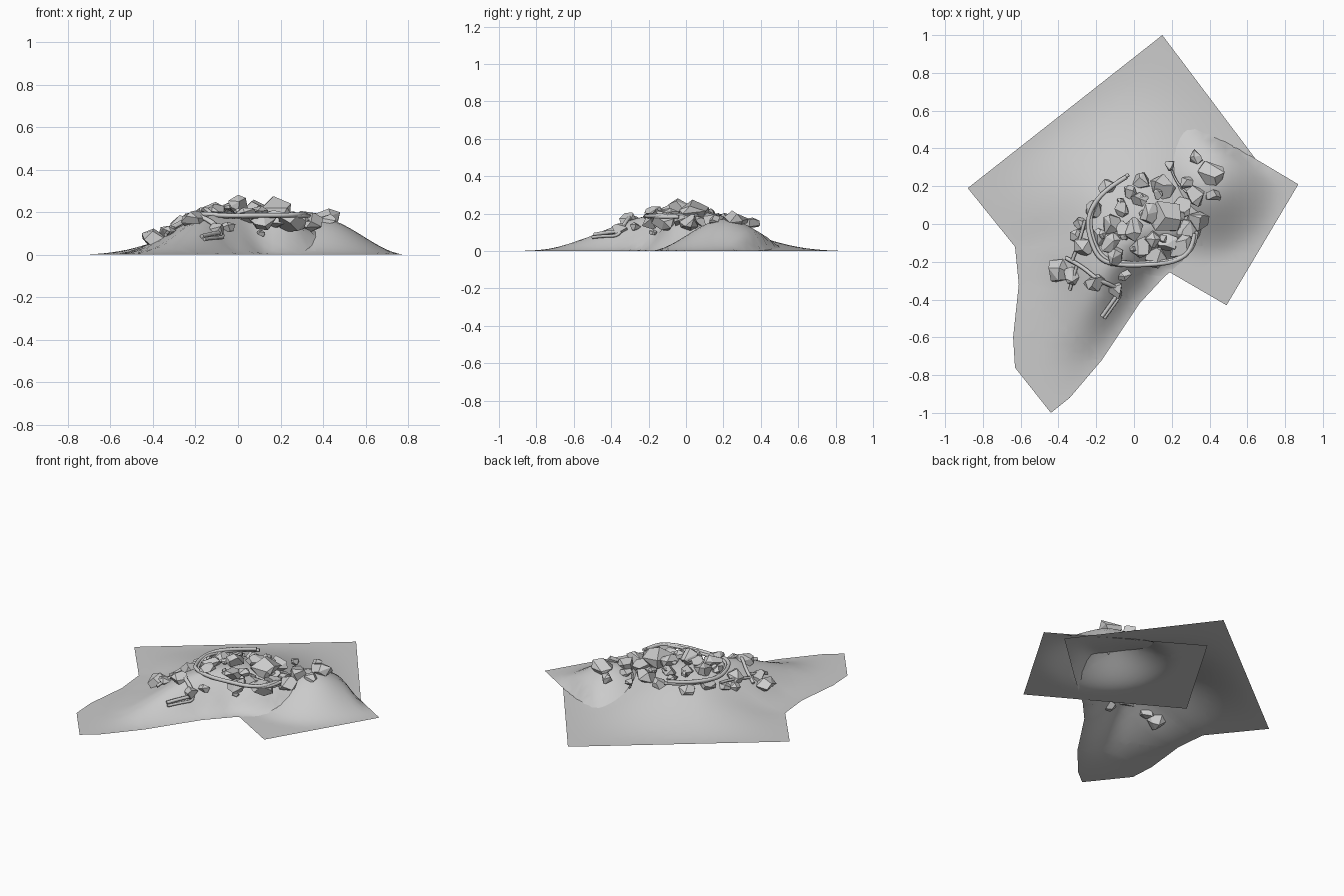
import bpy, bmesh, math, random
from mathutils import Vector
from mathutils.geometry import intersect_point_line

if "Cube" in bpy.data.objects:
    bpy.data.objects.remove(bpy.data.objects["Cube"])

random.seed(7)


def smooth(t):
    t = max(0.0, min(1.0, t))
    return t * t * (3 - 2 * t)


def ramp(t):
    # slope between straight and S-shaped
    t = max(0.0, min(1.0, t))
    return 0.65 * smooth(t) + 0.35 * t * (2 - t) * t


def chain_dist(p, chain):
    best = 9.0
    for a, b in zip(chain, chain[1:]):
        a, b = Vector((*a, 0)), Vector((*b, 0))
        q, t = intersect_point_line(p, a, b)
        q = a.lerp(b, max(0.0, min(1.0, t)))
        best = min(best, (p - q).length)
    return best


# Outline of the main mound, split in sides with their own slope widths
back = [(-0.88, 0.19), (0.15, 1.0)]
right = [(0.15, 1.0), (0.73, 0.23)]
bank = [(0.73, 0.23), (0.38, -0.09), (0.16, -0.28)]
front = [(0.16, -0.28), (0.03, -0.42), (-0.17, -0.72), (-0.34, -0.92), (-0.44, -1.0)]
tail = [(-0.44, -1.0), (-0.63, -0.76)]
left = [(-0.63, -0.76), (-0.64, -0.6), (-0.61, -0.32), (-0.63, -0.12), (-0.88, 0.19)]
sides = [(back, 0.7), (right, 0.68), (bank, 0.12), (front, 0.26), (tail, 0.65), (left, 0.52)]
main_outline = [p for chain, _ in sides for p in chain[:-1]]
side_outline = [(0.87, 0.21), (0.03, 0.71), (-0.355, 0.06), (0.49, -0.43)]


def main_height(x, y):
    p = Vector((x, y, 0))
    z = 0.195
    for chain, width in sides:
        z *= ramp(chain_dist(p, chain) / width)
    return z


def side_height(x, y):
    p = Vector((x, y, 0))
    z = 0.172 * smooth(1 - math.hypot(x - 0.385, y - 0.21) / 0.41)
    return z * smooth(chain_dist(p, side_outline + side_outline[:1]) / 0.06)


def ground(x, y):
    return max(main_height(x, y), side_height(x, y))


def make_object(name, bm):
    me = bpy.data.meshes.new(name)
    bm.to_mesh(me)
    bm.free()
    ob = bpy.data.objects.new(name, me)
    bpy.context.collection.objects.link(ob)
    return ob


def sheet(name, outline, height):
    bm = bmesh.new()
    face = bm.faces.new([bm.verts.new((x, y, 0)) for x, y in outline])
    face.normal_update()
    if face.normal.z < 0:
        face.normal_flip()
    bmesh.ops.triangulate(bm, faces=bm.faces[:])
    for axis in ((1, 0, 0), (0, 1, 0)):
        for i in range(-24, 25):
            bmesh.ops.bisect_plane(bm, geom=bm.verts[:] + bm.edges[:] + bm.faces[:],
                                   plane_co=Vector(axis) * (i * 0.04 + 0.003), plane_no=axis)
    for v in bm.verts:
        v.co.z = height(v.co.x, v.co.y)
    for f in bm.faces:
        f.smooth = True
    return make_object(name, bm)


sheet("main_mound", main_outline, main_height)
sheet("side_mound", side_outline, side_height)


# Faceted rubble stones
def rock(name, x, y, r, z):
    bm = bmesh.new()
    bmesh.ops.create_icosphere(bm, subdivisions=1, radius=1)
    pts = [v.co.copy() for v in bm.verts]
    bm.clear()
    stretch = Vector((random.uniform(1.0, 1.3), random.uniform(0.85, 1.1), random.uniform(0.65, 0.85)))
    for p in pts:
        p = (p + Vector([random.uniform(-0.5, 0.5) for _ in range(3)])).normalized()
        bm.verts.new(p * stretch * r)
    bmesh.ops.convex_hull(bm, input=bm.verts[:])
    loose = [v for v in bm.verts if not v.link_faces]
    bmesh.ops.delete(bm, geom=loose, context='VERTS')
    bmesh.ops.dissolve_limit(bm, angle_limit=math.radians(24), verts=bm.verts[:], edges=bm.edges[:])
    bmesh.ops.recalc_face_normals(bm, faces=bm.faces[:])
    ob = make_object(name, bm)
    ob.location = (x, y, z)
    ob.rotation_euler = (random.uniform(-0.3, 0.3), random.uniform(-0.3, 0.3), random.uniform(0, 6.28))


rocks = [
    (-.40, -.25, .06), (-.33, -.27, .04), (-.21, -.31, .05), (-.10, -.35, .045), (-.27, -.12, .05),
    (-.05, -.27, .03), (-.28, .0, .035), (-.21, .08, .045), (-.14, .19, .04), (.04, .23, .04),
    (.15, .20, .06), (.09, .06, .05), (-.06, .08, .04), (-.13, .0, .05), (-.12, -.10, .045),
    (-.10, -.17, .04), (.0, -.03, .055), (.04, -.12, .05), (.10, -.08, .04), (.17, .04, .075),
    (.12, -.18, .05), (.25, -.12, .06), (.28, -.03, .05), (.34, .02, .05), (.32, .15, .05),
    (.25, .08, .05), (.41, .27, .055), (.33, .35, .04), (.42, .15, .035), (.28, .22, .035),
    (.19, .31, .025), (-.02, .17, .035), (.03, .13, .035), (-.31, -.06, .03), (-.06, -.03, .035),
    (.18, -.10, .05), (-.18, -.07, .035)]
for i, (x, y, r) in enumerate(rocks):
    pile = 0.03 * math.exp(-((x - 0.05) ** 2 + y * y) / 0.03)
    base = max(ground(x, y), 0.14 if x > 0.05 else 0)
    rock(f"stone_{i:02d}", x, y, r * 1.17, base + 0.2 * r + pile)

# Small pebbles between the stones
for i in range(14):
    a, d = random.uniform(0, 6.28), random.uniform(0.03, 0.22)
    x, y = 0.03 + d * math.cos(a), d * math.sin(a)
    rock(f"pebble_{i:02d}", x, y, random.uniform(0.018, 0.03), ground(x, y) + 0.03)


# Bent roots lying over the rubble, never sagging below a given floor
def root(name, pts, radius, lift, floor=0.0):
    cu = bpy.data.curves.new(name, 'CURVE')
    cu.dimensions = '3D'
    cu.bevel_depth = radius
    cu.bevel_resolution = 1
    cu.resolution_u = 4
    cu.use_fill_caps = True
    sp = cu.splines.new('NURBS')
    sp.points.add(len(pts) - 1)
    sp.order_u = 3
    sp.use_endpoint_u = True
    for p, (x, y) in zip(sp.points, pts):
        z = max(ground(x, y) + lift, floor)
        p.co = (x, y, z + random.uniform(-0.006, 0.006), 1)
    bpy.context.collection.objects.link(bpy.data.objects.new(name, cu))


long_root = [(-.04, .25), (-.14, .19), (-.22, .10), (-.25, .0), (-.22, -.12), (-.17, -.20),
             (-.05, -.22), (.10, -.215), (.22, -.20), (.31, -.14), (.32, -.05)]
low_root = [(-.36, -.18), (-.28, -.22), (-.20, -.29), (-.13, -.32), (-.07, -.35),
            (-.12, -.42), (-.17, -.49)]
root("long_root", long_root, 0.012, 0.015, 0.185)
root("long_root_strand", [(x + .013, y + .012) for x, y in long_root], 0.010, 0.01, 0.18)
root("low_root", low_root, 0.011, 0.022)
root("low_root_strand", [(x + .012, y - .010) for x, y in low_root], 0.009, 0.017)
root("short_root", [(-.30, -.21), (-.32, -.28), (-.34, -.35)], 0.009, 0.015)
root("thin_root", [(.19, .31), (.21, .25), (.25, .19), (.29, .16)], 0.006, 0.012)
root("left_root", [(-.33, -.20), (-.29, -.10), (-.26, .02)], 0.009, 0.025)
